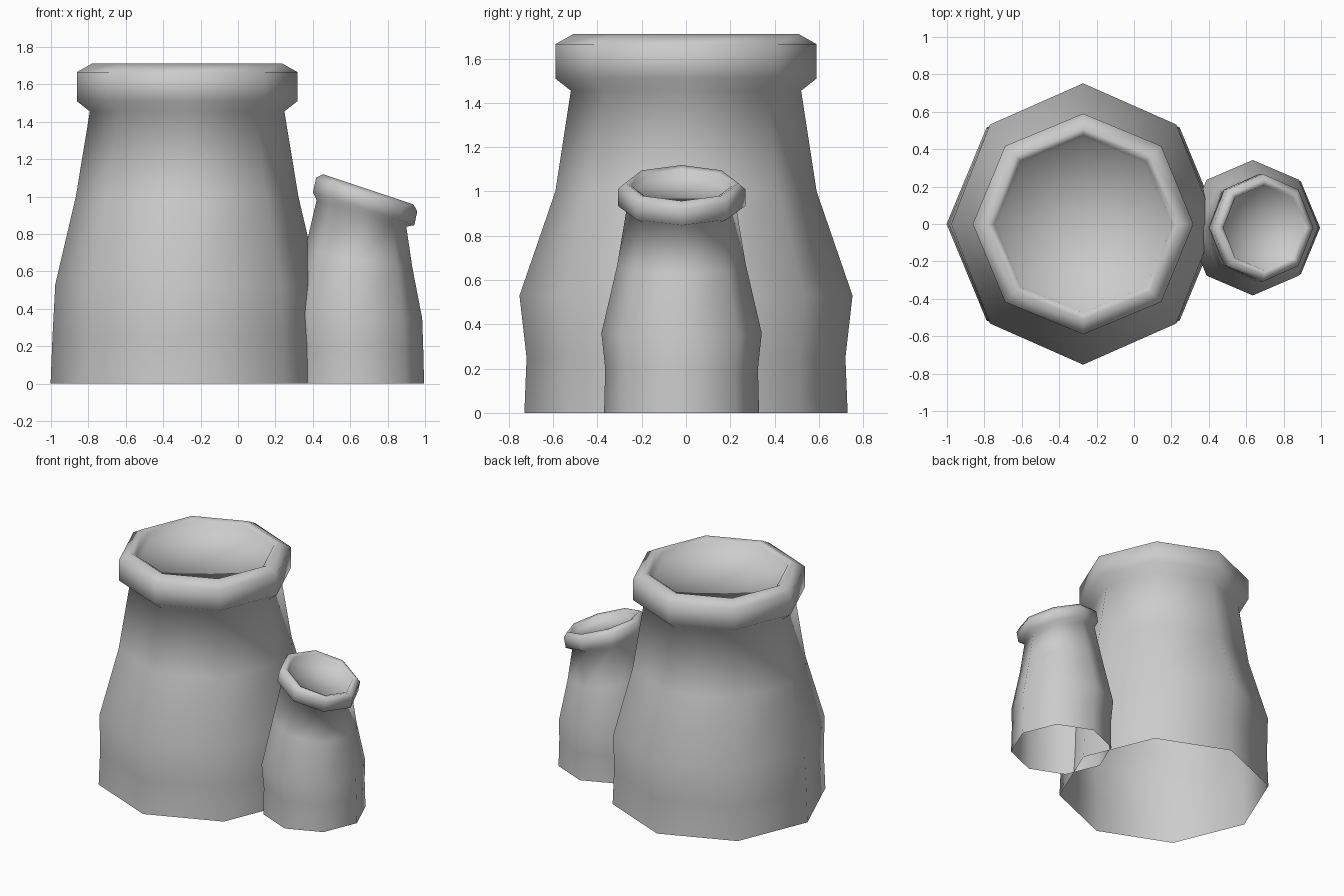
import bpy, bmesh, math

if "Cube" in bpy.data.objects:
    bpy.data.objects.remove(bpy.data.objects["Cube"])

SIDES = 8

clay = bpy.data.materials.new("grey clay")
clay.diffuse_color = (0.6, 0.6, 0.6, 1)
clay.use_nodes = True
clay.node_tree.nodes["Principled BSDF"].inputs["Base Color"].default_value = clay.diffuse_color


def pot(name, rings):
    """Loft octagonal rings (cx, cy, z, rx, ry, tilt in degrees); open below, plug on top."""
    bm = bmesh.new()
    loops = []
    for cx, cy, z, rx, ry, tilt in rings:
        t = math.radians(tilt)
        loop = []
        for i in range(SIDES):
            a = 2 * math.pi * i / SIDES
            u, v = rx * math.cos(a), ry * math.sin(a)
            loop.append(bm.verts.new((cx + u * math.cos(t), cy + v, z - u * math.sin(t))))
        loops.append(loop)
    for low, high in zip(loops, loops[1:]):
        for i in range(SIDES):
            j = (i + 1) % SIDES
            bm.faces.new((low[i], low[j], high[j], high[i]))
    # recessed plug as a fan
    cx, cy, z = rings[-1][:3]
    hub = bm.verts.new((cx, cy, z))
    for i in range(SIDES):
        bm.faces.new((loops[-1][i], loops[-1][(i + 1) % SIDES], hub))
    for f in bm.faces:
        f.smooth = True
    mesh = bpy.data.meshes.new(name)
    bm.to_mesh(mesh)
    bm.free()
    mesh.materials.append(clay)
    obj = bpy.data.objects.new(name, mesh)
    bpy.context.collection.objects.link(obj)
    return obj


# Large upright pot: bulging body, neck, rolled rim, recessed plug
big = [(0.0, 0.73, 0.73), (0.25, 0.72, 0.72), (0.53, 0.705, 0.752), (1.0, 0.595, 0.59),
       (1.455, 0.52, 0.52), (1.51, 0.59, 0.59), (1.665, 0.59, 0.59), (1.71, 0.51, 0.51),
       (1.69, 0.475, 0.475), (1.635, 0.46, 0.46)]
pot("large_pot", [(-0.272, 0, z, rx, ry, 0) for z, rx, ry in big])

# Small pot leaning towards +x at the top
small = [(0.645, 0.0, 0.35, 0.35, 0), (0.643, 0.2, 0.347, 0.345, 0),
         (0.635, 0.36, 0.35, 0.362, 2), (0.645, 0.67, 0.29, 0.29, 9),
         (0.66, 0.91, 0.25, 0.25, 16.5), (0.672, 0.935, 0.285, 0.288, 18),
         (0.688, 1.01, 0.285, 0.288, 18.5), (0.697, 1.038, 0.255, 0.255, 18.5),
         (0.694, 1.026, 0.228, 0.228, 18.5), (0.685, 0.998, 0.218, 0.218, 18.5)]
pot("small_pot", [(x, -0.02, z, rx, ry, t) for x, z, rx, ry, t in small])
